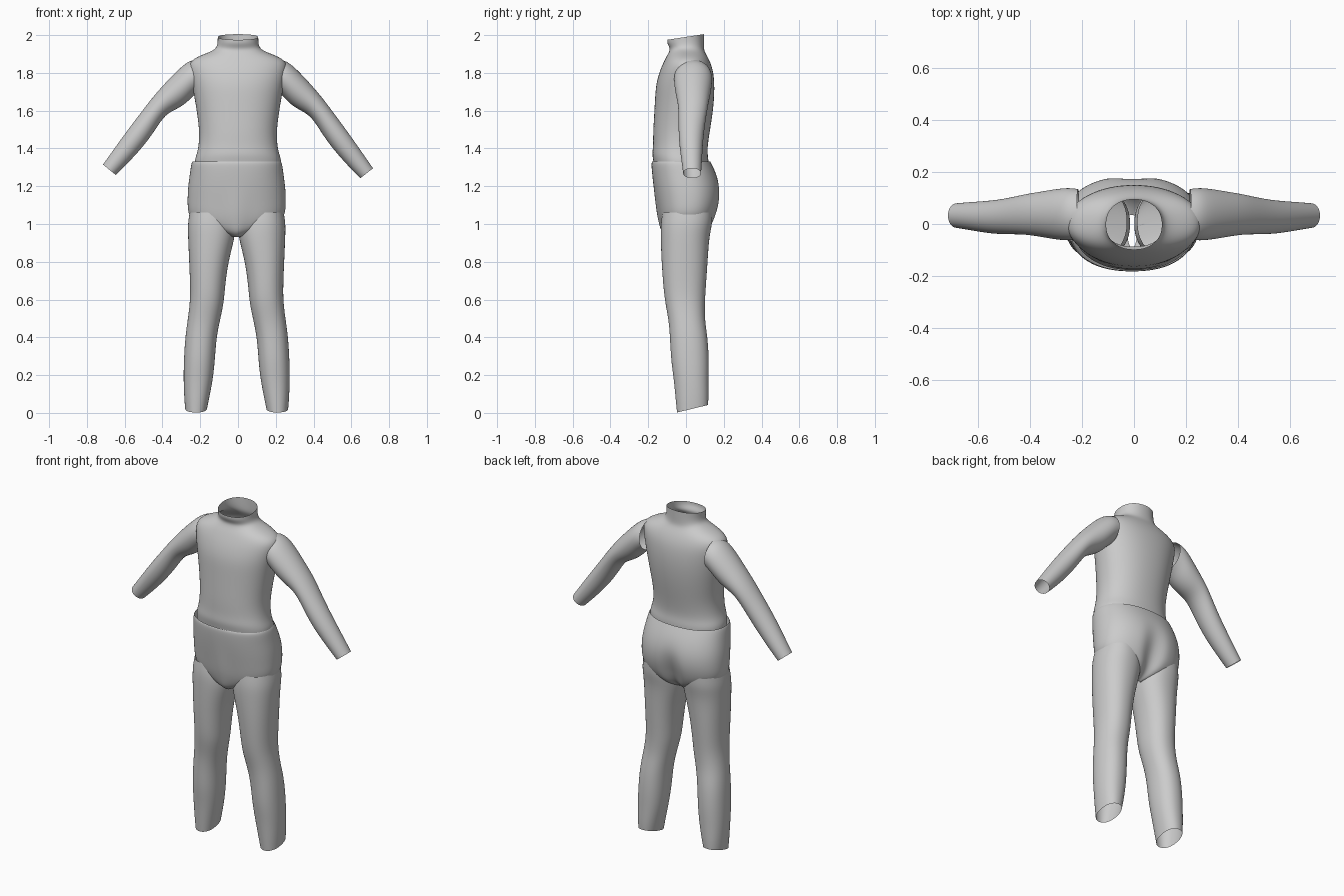
import bpy
import bmesh
from math import sin, cos, pi, copysign, exp

SIDES = 28
UNIT = 0.01  # section tables are written in hundredths

cube = bpy.data.objects.get("Cube")
if cube:
    bpy.data.objects.remove(cube)

# One plain fabric colour
fabric = bpy.data.materials.new("grey fabric")
fabric.use_nodes = True
grey = (0.6, 0.6, 0.6, 1)
fabric.diffuse_color = grey
shader = fabric.node_tree.nodes["Principled BSDF"]
shader.inputs["Base Color"].default_value = grey
shader.inputs["Roughness"].default_value = 0.8


def superellipse(angle, power):
    """Point on a unit outline; higher powers are boxier."""
    c, s = cos(angle), sin(angle)
    return (copysign(abs(c) ** (2 / power), c),
            copysign(abs(s) ** (2 / power), s))


def loft(name, sections, power=2, adjust=None):
    """Open tube through sections: outer point, inner point, front, back, tilt."""
    bm = bmesh.new()
    rings = []
    for outer_x, outer_z, inner_x, inner_z, front, back, tilt in sections:
        ring = []
        for i in range(SIDES):
            u, v = superellipse(2 * pi * i / SIDES, power)
            x = (outer_x + inner_x + (outer_x - inner_x) * u) / 2
            z = (outer_z + inner_z + (outer_z - inner_z) * u) / 2 + tilt * v
            y = (front + back + (back - front) * v) / 2
            if adjust:
                x, y, z = adjust(x, y, z)
            ring.append(bm.verts.new((x * UNIT, y * UNIT, z * UNIT)))
        rings.append(ring)
    for low, high in zip(rings, rings[1:]):
        for i in range(SIDES):
            j = (i + 1) % SIDES
            bm.faces.new((low[i], low[j], high[j], high[i]))
    bmesh.ops.recalc_face_normals(bm, faces=bm.faces)
    for face in bm.faces:
        face.smooth = True
    mesh = bpy.data.meshes.new(name)
    bm.to_mesh(mesh)
    bm.free()
    mesh.materials.append(fabric)
    obj = bpy.data.objects.new(name, mesh)
    bpy.context.collection.objects.link(obj)
    smooth = obj.modifiers.new("smooth", "SUBSURF")
    smooth.levels = smooth.render_levels = 2
    return obj


def level(rows, shift=0):
    """Horizontal sections from half width, height, front, back and tilt."""
    return [(shift + w, z, shift - w, z, front, back, tilt)
            for w, z, front, back, tilt in rows]


# Torso with sloping shoulders and a standing collar
torso_rows = [
    (23, 131, -17, 12, 0),
    (23, 134, -17.5, 12, 0),
    (22, 137, -18, 11.5, 0),
    (21, 141, -17.5, 11.5, 0),
    (20.5, 148, -17.5, 12.5, 0),
    (21.5, 157, -17, 14, 0),
    (23, 166, -16.5, 15, 0),
    (24.5, 174, -16, 15.2, 0),
    (26, 181, -14, 14.5, 0),
    (26, 185.5, -12, 13, 0),
    (22, 188.5, -10.5, 11.5, 0),
    (15, 191, -9, 10, 0),
    (11.5, 193, -8.5, 9.5, 0),
    (10.8, 196, -10, 9.5, 0.5),
    (10.8, 199, -10, 9.5, 1.5),
]
loft("torso", level(torso_rows), 2.2)


def seat_shape(x, y, z):
    """Press a cleft into the back and a crease into the front."""
    depth = max(0, min(1, (122 - z) / 14))
    middle = exp(-(x + 0.5) ** 2 / 9)
    y -= 4.5 * depth * middle if y > 0 else 0
    y -= 1.2 * depth * middle if y < 0 else 0
    return x, y, z


# Pelvis, narrowing into the crotch over the tops of the legs
pelvis_rows = [
    (23.6, 133, -18, 13, 0),
    (24.2, 132, -18.5, 13.5, 0),
    (25, 126, -18, 16.5, 0),
    (26, 119, -17, 18.5, 0),
    (26.2, 112, -15.8, 18.5, 0),
    (26, 106, -14.8, 17, 0),
    (24, 102, -14, 15.5, 0),
    (17, 98, -13, 13.5, 0),
    (8, 95, -11.5, 11, 0),
    (2, 93, -8, 8, 0),
]
loft("pelvis", level(pelvis_rows, -0.7), 2.25, seat_shape)

# Legs: outer x, inner x, height, front, back, tilt of the hem
leg_rows = [
    (25, 2, 106, -12.5, 14, 0),
    (26, 0.5, 100, -13.5, 14, 0),
    (25.8, 0.8, 93, -13.5, 12.3, 0),
    (25.2, 4.5, 80, -13, 11.5, 0),
    (24.6, 6.2, 66, -12, 10.5, 0),
    (24.8, 6.8, 58, -11, 10, 0),
    (26, 8.8, 49, -9.2, 10, 0),
    (27.3, 10.7, 40, -8.5, 11.5, 0),
    (28, 11.5, 28, -8, 12.2, 0),
    (28.2, 12.5, 18, -6.5, 12, 0),
    (27.8, 14.5, 8, -5.5, 12, 1),
    (27.3, 15.7, 2.2, -4.8, 11.7, 2),
]

# Arms: outer x and z, inner x and z, front, back
arm_rows = [
    (22, 187, 21, 170, -6, 13.5),
    (26.5, 186.2, 23.5, 168, -6.5, 14),
    (33, 180, 27, 164, -6, 13.5),
    (39, 173.5, 32, 160.5, -5, 12.5),
    (45, 166.5, 38.5, 157.5, -4, 11.5),
    (52, 157, 44, 148.5, -4, 10),
    (59, 147.5, 50, 140, -3.8, 9),
    (66, 137.5, 58, 131, -2.5, 8.5),
    (71.5, 129.5, 64.7, 124.2, -1.5, 8),
]

for side, sign in (("left", 1), ("right", -1)):
    leg = [(sign * out - 0.7, z, sign * inner - 0.7, z, front, back, tilt)
           for out, inner, z, front, back, tilt in leg_rows]
    loft(side + "_leg", leg, 2.2)
    # The right sleeve hangs slightly higher at the wrist
    lift = 0 if sign > 0 else 0.04
    arm = [(sign * ox, oz + lift * (ox - 22), sign * ix, iz + lift * (ix - 21),
            front, back, 0)
           for ox, oz, ix, iz, front, back in arm_rows]
    loft(side + "_sleeve", arm)
